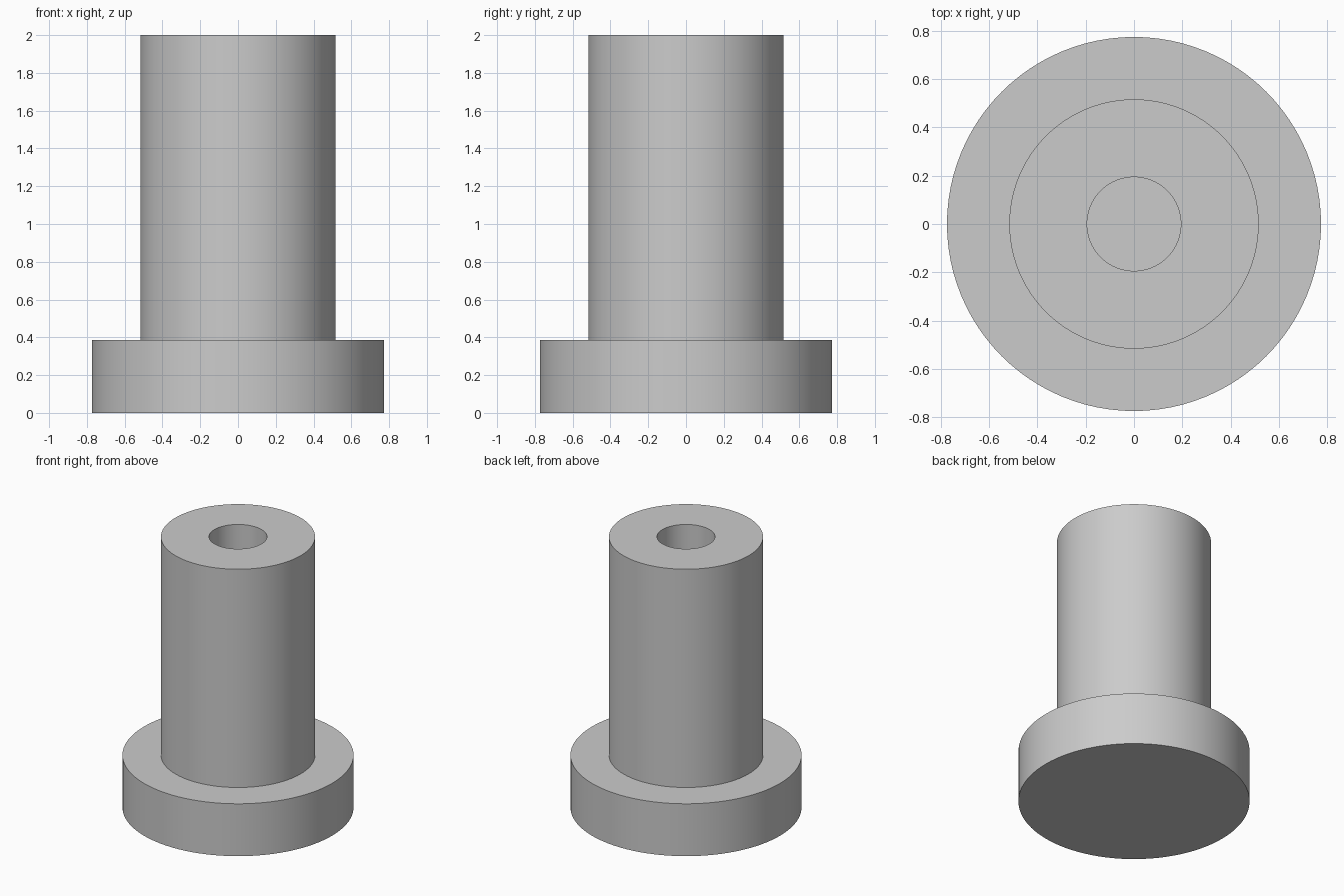
import bpy
import bmesh
from math import radians, tau

cube = bpy.data.objects.get("Cube")
if cube:
    bpy.data.objects.remove(cube, do_unlink=True)

# Single grey material
grey = bpy.data.materials.new("plain grey")
grey.use_nodes = True
colour = (0.6, 0.6, 0.6, 1)
grey.diffuse_color = colour
grey.node_tree.nodes["Principled BSDF"].inputs["Base Color"].default_value = colour

FLANGE_RADIUS, SHAFT_RADIUS, BORE_RADIUS = 0.774, 0.516, 0.194
FLANGE_TOP, HEIGHT = 0.387, 2.0
BORE_FLOOR = FLANGE_TOP
SEGMENTS = 96


def revolve(name, profile):
    """Spin a radius/height profile around z into a closed solid."""
    bm = bmesh.new()
    verts = [bm.verts.new((r, 0, z)) for r, z in profile]
    edges = [bm.edges.new(pair) for pair in zip(verts, verts[1:])]
    bmesh.ops.spin(bm, geom=verts + edges, cent=(0, 0, 0), axis=(0, 0, 1),
                   angle=tau, steps=SEGMENTS, use_duplicate=False)
    bmesh.ops.remove_doubles(bm, verts=bm.verts, dist=0.0001)
    bmesh.ops.recalc_face_normals(bm, faces=bm.faces)
    mesh = bpy.data.meshes.new(name)
    bm.to_mesh(mesh)
    bm.free()
    mesh.materials.append(grey)
    obj = bpy.data.objects.new(name, mesh)
    bpy.context.collection.objects.link(obj)
    bpy.ops.object.select_all(action="DESELECT")
    obj.select_set(True)
    bpy.context.view_layer.objects.active = obj
    bpy.ops.object.shade_smooth_by_angle(angle=radians(30))
    return obj


# Flanged bush: solid base disc, shaft and blind bore
revolve("flanged_bush", [
    (0, 0),
    (FLANGE_RADIUS, 0),
    (FLANGE_RADIUS, FLANGE_TOP),
    (SHAFT_RADIUS, FLANGE_TOP),
    (SHAFT_RADIUS, HEIGHT),
    (BORE_RADIUS, HEIGHT),
    (BORE_RADIUS, BORE_FLOOR),
    (0, BORE_FLOOR),
])
